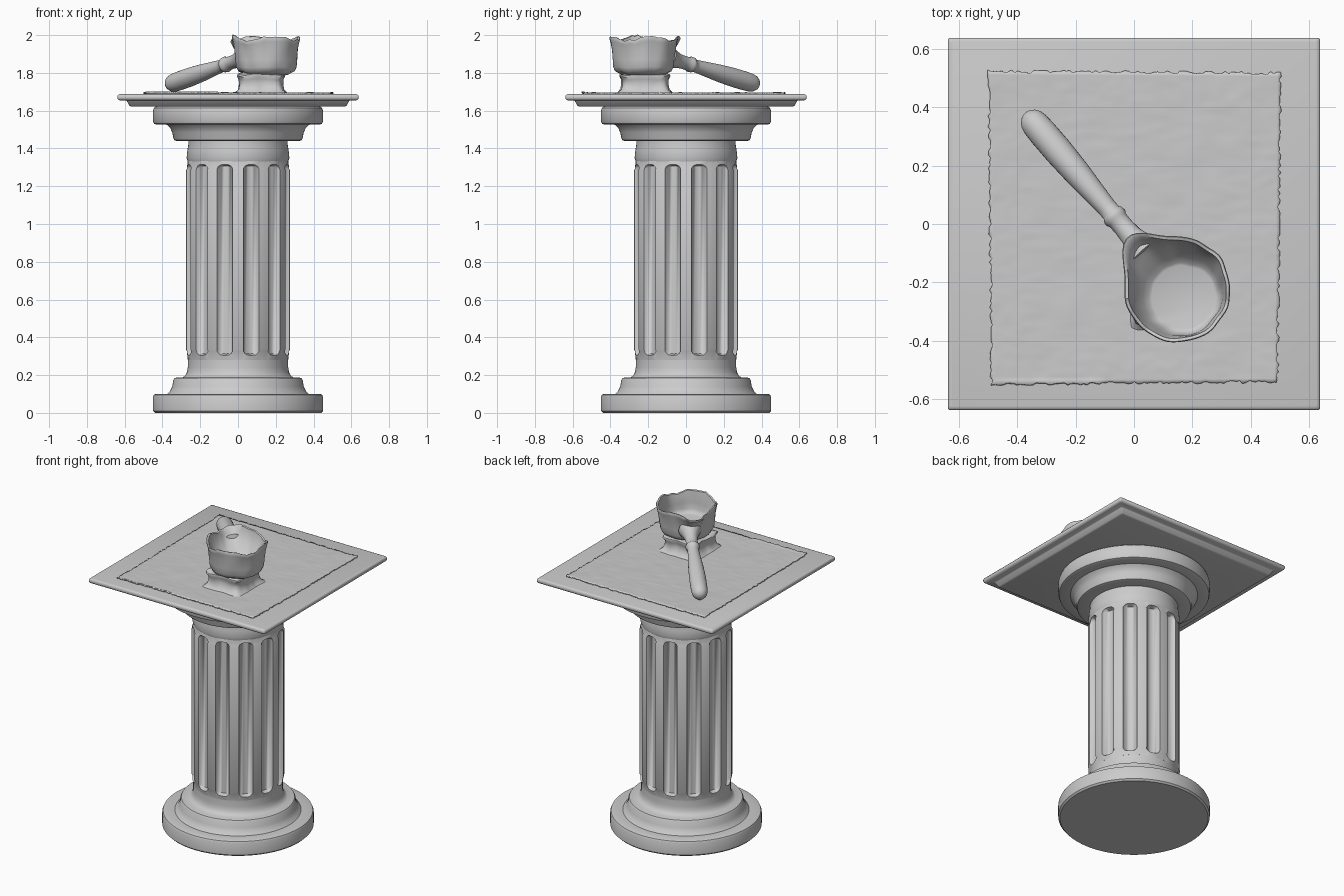
import bpy, bmesh, math, random
from mathutils import Vector, noise

random.seed(4)
if "Cube" in bpy.data.objects:
    bpy.data.objects.remove(bpy.data.objects["Cube"])

stone = bpy.data.materials.new("stone grey")
stone.use_nodes = True
GREY = (0.6, 0.6, 0.6, 1)
stone.diffuse_color = GREY
stone.node_tree.nodes["Principled BSDF"].inputs["Base Color"].default_value = GREY


def finish(name, bm, angle=35):
    bmesh.ops.recalc_face_normals(bm, faces=bm.faces[:])
    me = bpy.data.meshes.new(name)
    bm.to_mesh(me)
    bm.free()
    ob = bpy.data.objects.new(name, me)
    bpy.context.collection.objects.link(ob)
    me.materials.append(stone)
    bpy.ops.object.select_all(action='DESELECT')
    ob.select_set(True)
    bpy.context.view_layer.objects.active = ob
    bpy.ops.object.shade_smooth_by_angle(angle=math.radians(angle))
    return ob


def loft(name, rings, angle=35, cap_start=True, cap_end=True):
    """Skin a list of closed rings of points."""
    bm = bmesh.new()
    vs = [[bm.verts.new(p) for p in ring] for ring in rings]
    n = len(vs[0])
    for a, b in zip(vs, vs[1:]):
        for i in range(n):
            j = (i + 1) % n
            bm.faces.new((a[i], a[j], b[j], b[i]))
    if cap_start:
        bm.faces.new(vs[0])
    if cap_end:
        bm.faces.new(vs[-1])
    return finish(name, bm, angle)


def circle(r, z, n=72):
    return [(r * math.cos(2 * math.pi * i / n), r * math.sin(2 * math.pi * i / n), z) for i in range(n)]


def wobble(x, y, z, scale):
    return noise.noise(Vector((x, y, z)) * scale)


# Column base and capital: turned mouldings
base = [(.44, 0), (.45, .01), (.45, .085), (.445, .096), (.435, .1), (.375, .1), (.36, .115),
        (.348, .14), (.342, .175), (.336, .184), (.325, .187), (.295, .187), (.28, .197),
        (.27, .215), (.266, .24), (.266, .29)]
capital = [(.266, 1.33), (.272, 1.35), (.268, 1.39), (.262, 1.425), (.262, 1.44), (.325, 1.44),
           (.337, 1.444), (.342, 1.455), (.348, 1.485), (.36, 1.51), (.378, 1.526), (.435, 1.527),
           (.445, 1.531), (.45, 1.543), (.45, 1.6), (.445, 1.615), (.435, 1.622)]
loft("column_base", [circle(r, z) for r, z in base])
loft("column_capital", [circle(r, z) for r, z in capital])

# Fluted shaft: twelve round-bottomed grooves with rounded ends
FLUTES, HALF, DEPTH = 12, math.radians(9), .034
T = [-1, -.96, -.85, -.6, -.3, 0, .3, .6, .85, .96, 1]


def shaft_ring(z, end, r, cut):
    pts = []
    for k in range(FLUTES):
        mid = math.radians(15 + 30 * k)
        for t in T:
            rr = r - cut * DEPTH * math.sqrt(1 - t * t)
            a = mid + HALF * t
            pts.append((rr * math.cos(a), rr * math.sin(a), z - end * .022 * t ** 4))
        for f in (1 / 3, 2 / 3):
            a = mid + HALF + f * (math.radians(30) - 2 * HALF)
            pts.append((r * math.cos(a), r * math.sin(a), z - end * .022))
    return pts


loft("fluted_shaft", [shaft_ring(.28, 0, .266, 0), shaft_ring(.305, -1, .271, 0),
                      shaft_ring(.313, -1, .275, 1), shaft_ring(1.307, 1, .275, 1),
                      shaft_ring(1.315, 1, .271, 0), shaft_ring(1.335, 0, .266, 0)], 50)


# Table slab with stepped underside
def square(h, z, bevel=.008):
    pts = []
    for sx, sy, a0 in ((1, 1, 0), (-1, 1, 90), (-1, -1, 180), (1, -1, 270)):
        for a in (0, 45, 90):
            a = math.radians(a0 + a)
            pts.append((sx * (h - bevel) + bevel * math.cos(a), sy * (h - bevel) + bevel * math.sin(a), z))
    return pts


loft("table_slab", [square(h, z) for h, z in (
    (.565, 1.622), (.575, 1.626), (.588, 1.650), (.592, 1.654), (.625, 1.654), (.635, 1.659),
    (.638, 1.666), (.638, 1.677), (.634, 1.684), (.626, 1.687))], 40)

# Cloth with ragged hem and soft wrinkles
bm = bmesh.new()
N = 90
bmesh.ops.create_grid(bm, x_segments=N, y_segments=N, size=.5)
for v in bm.verts:
    u, w = v.co.x, v.co.y
    x = u * (.99 + .02 * w) + .002
    y = w * 1.065 - .012 - .012 * u * w
    if abs(u) > .499:
        x += random.uniform(-.005, .005)
    if abs(w) > .499:
        y += random.uniform(-.005, .005)
    hem = max(abs(u), abs(w)) > .4
    z = 1.696 + .002 * wobble(x, y, 0, 9) + .0012 * wobble(x * (1 if hem else .5), y * 2, 3, 22)
    if w < -.495 and u < -.1:
        z += .005
    v.co = (x, y, z)
cloth = finish("cloth", bm, 60)
solid = cloth.modifiers.new("thickness", 'SOLIDIFY')
solid.thickness = .008
solid.offset = -1

# Squared foot under the cup, with spread corners
CX, CY = .122, -.217


def foot_ring(h, z, corner):
    pts, n = [], 64
    for i in range(n):
        a = 2 * math.pi * i / n
        c, s = math.cos(a), math.sin(a)
        r = h / (abs(c) ** corner + abs(s) ** corner) ** (1 / corner)
        r += .010 * wobble(c, s, z * 4, 2.2)
        pts.append((CX + r * c, CY + r * s * 1.07, z + .010 * wobble(c, s, 8, 2.5) * (z > 1.7)))
    return pts


loft("cup_foot", [foot_ring(*p) for p in (
    (.142, 1.69, 14), (.134, 1.698, 14), (.120, 1.712, 9), (.114, 1.74, 7), (.115, 1.765, 7),
    (.124, 1.782, 9), (.122, 1.79, 9), (.095, 1.80, 5))], 50)


# Cup: uneven rim, drawn out to a corner above the handle
def cup_ring(r, z, spout, wave, cx=.150, cy=-.225):
    pts, n = [], 72
    for i in range(n):
        a = 2 * math.pi * i / n
        d = a - math.radians(134)
        c, s = math.cos(a), math.sin(a)
        rr = r + spout * math.exp(-(d / .36) ** 2) + .006 * wobble(c, s, z * 3, 2.5)
        h = wave * (.012 * math.sin(4 * a + .6) + .010 * wobble(c, s, 5, 3) + .008 * wobble(c, s, 2, 9))
        pts.append((cx + rr * c, cy + rr * s, z + h))
    return pts


loft("cup_bowl", [cup_ring(*p) for p in (
    (.085, 1.785, 0, 0), (.118, 1.792, 0, .2), (.148, 1.808, 0, .2), (.159, 1.83, .005, .2),
    (.163, 1.87, .015, .2), (.168, 1.92, .035, .4), (.176, 1.96, .058, .8), (.181, 1.978, .066, 1),
    (.178, 1.984, .066, 1), (.168, 1.981, .062, 1), (.163, 1.955, .05, .7),
    (.150, 1.91, .02, .3, .155, -.232), (.134, 1.87, 0, 0, .165, -.245),
    (.118, 1.848, 0, 0, .170, -.250), (.108, 1.844, 0, 0, .170, -.250))], 50)

# Handle: rounded grip, collar and neck flaring into the cup
A, B = Vector((-.347, .352, 1.745)), Vector((.05, -.11, 1.885))
axis = (B - A).normalized()
side = axis.cross(Vector((0, 0, 1))).normalized()
up = side.cross(axis)
length = (B - A).length
profile = [(-.038, .008), (-.034, .020), (-.024, .033), (-.008, .043), (.015, .048), (.06, .050),
           (.14, .050), (.24, .046), (.33, .039), (.40, .034), (.425, .034), (.432, .040),
           (.448, .042), (.458, .036), (.49, .035), (.53, .038), (.57, .050), (.61, .068)]
rings = []
for d, r in profile:
    mid = A + axis * d
    rings.append([mid + (side * math.cos(t) + up * math.sin(t)) * r
                  for t in (2 * math.pi * i / 28 for i in range(28))])
loft("cup_handle", rings, 50)
